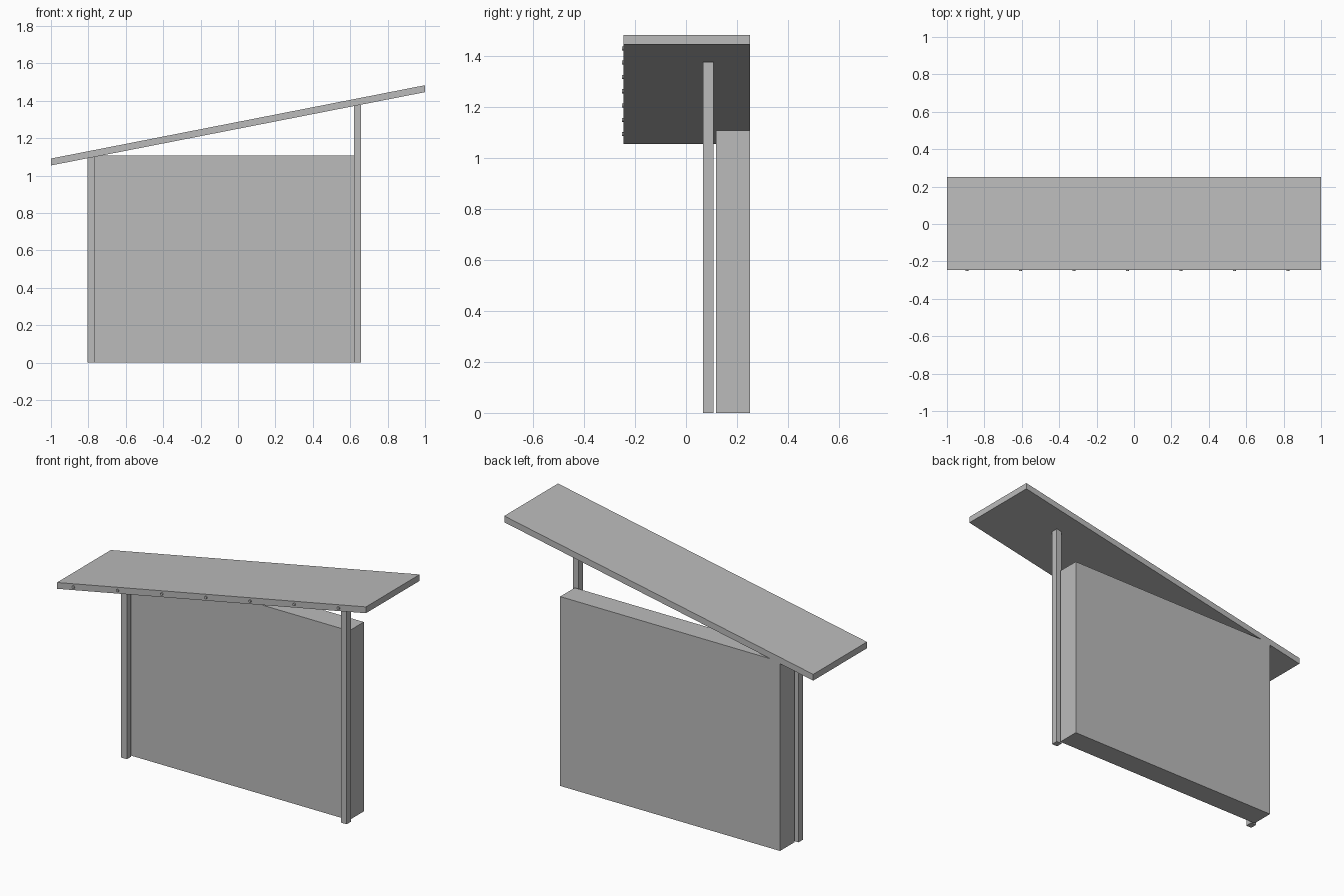
import bpy
import bmesh
import math
from mathutils import Matrix

cube = bpy.data.objects.get("Cube")
if cube:
    bpy.data.objects.remove(cube, do_unlink=True)

grey = bpy.data.materials.new("plain_grey")
grey.use_nodes = True
colour = (0.5, 0.5, 0.5, 1)
grey.diffuse_color = colour
grey.node_tree.nodes["Principled BSDF"].inputs["Base Color"].default_value = colour


def add_object(name, bm):
    bmesh.ops.recalc_face_normals(bm, faces=bm.faces)
    mesh = bpy.data.meshes.new(name)
    bm.to_mesh(mesh)
    bm.free()
    mesh.materials.append(grey)
    obj = bpy.data.objects.new(name, mesh)
    bpy.context.collection.objects.link(obj)
    return obj


def prism(name, profile, y0, y1):
    """Extrude an (x, z) outline from y0 to y1."""
    bm = bmesh.new()
    face = bm.faces.new([bm.verts.new((x, y0, z)) for x, z in profile])
    ext = bmesh.ops.extrude_face_region(bm, geom=[face])
    verts = [v for v in ext["geom"] if isinstance(v, bmesh.types.BMVert)]
    bmesh.ops.translate(bm, verts=verts, vec=(0, y1 - y0, 0))
    return add_object(name, bm)


def box(name, x0, x1, y0, y1, z0, z1):
    return prism(name, [(x0, z0), (x1, z0), (x1, z1), (x0, z1)], y0, y1)


ROOF_FRONT, ROOF_BACK = -0.245, 0.252
THICK = 0.037
SLOPE = 0.196


def roof_underside(x):
    return 1.25 + SLOPE * x


# Sloping roof with upright ends
low, high = roof_underside(-1), roof_underside(1)
prism("roof", [(-1, low), (1, high), (1, high + THICK), (-1, low + THICK)],
      ROOF_FRONT, ROOF_BACK)

# Back wall, running from post centre to post centre
POSTS = {"right_post": -0.785, "left_post": 0.638}
box("wall", POSTS["right_post"], POSTS["left_post"], 0.117, ROOF_BACK, 0, 1.108)

# Two square posts reaching the roof
for name, x in POSTS.items():
    box(name, x - 0.0185, x + 0.0185, 0.067, 0.107, 0, roof_underside(x) + 0.002)

# Row of small round lamps along the front edge of the roof
for i in range(7):
    x = -0.893 + i * 0.286
    bm = bmesh.new()
    place = Matrix.Translation((x, ROOF_FRONT, roof_underside(x) + THICK / 2))
    bmesh.ops.create_cone(bm, cap_ends=True, segments=16, radius1=0.008,
                          radius2=0.008, depth=0.014,
                          matrix=place @ Matrix.Rotation(math.pi / 2, 4, "X"))
    add_object(f"roof_lamp_{i + 1}", bm)
